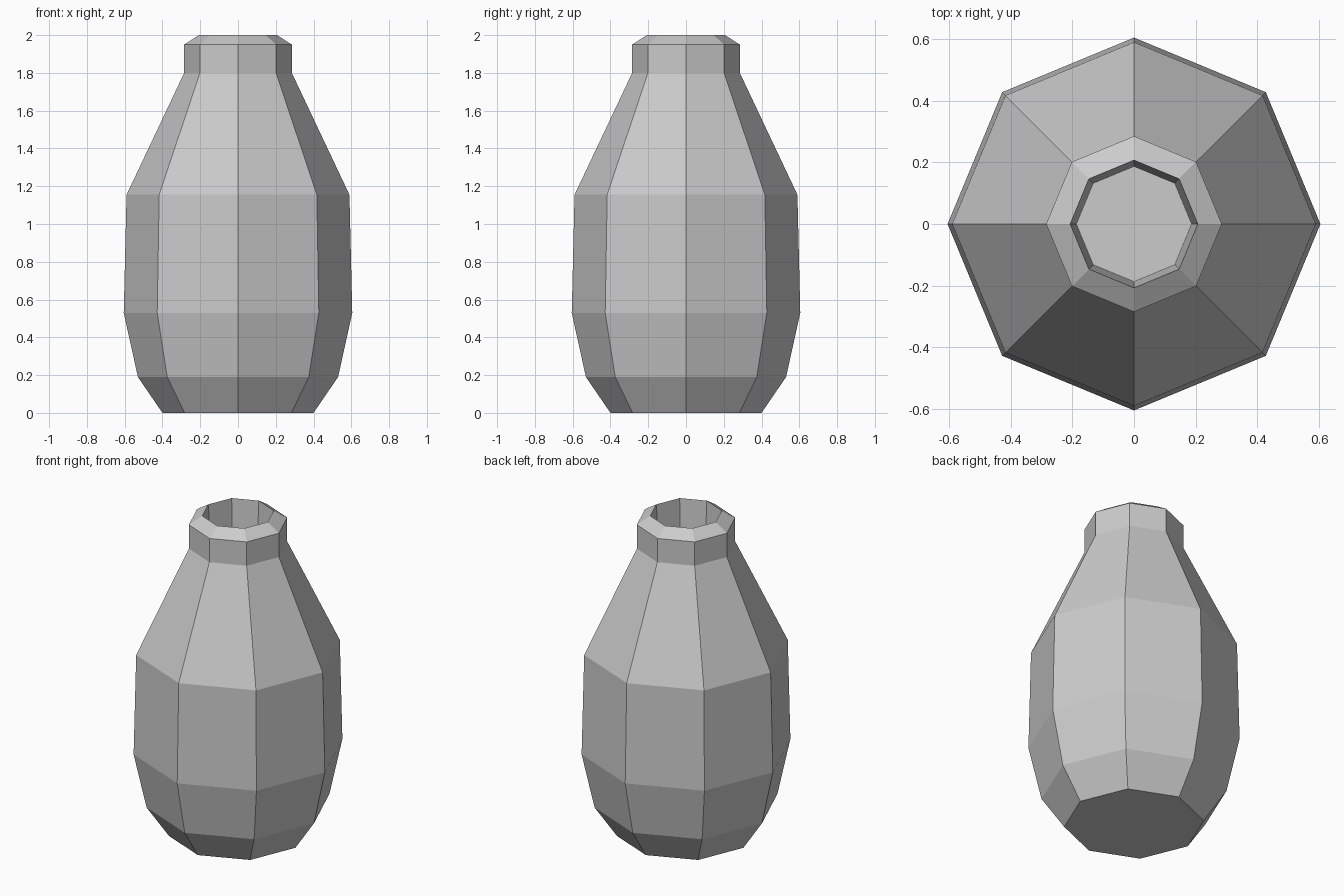
import bpy
import bmesh
from math import cos, sin, tau

cube = bpy.data.objects.get("Cube")
if cube:
    bpy.data.objects.remove(cube, do_unlink=True)

# Single clay colour
grey = bpy.data.materials.new("plain_grey")
grey.use_nodes = True
colour = (0.6, 0.6, 0.6, 1)
grey.diffuse_color = colour
grey.node_tree.nodes["Principled BSDF"].inputs["Base Color"].default_value = colour

SIDES = 8
# Radius and height, from the foot up the outside and down into the mouth
PROFILE = [
    (0.40, 0.0), (0.53, 0.19), (0.605, 0.53), (0.59, 1.155),
    (0.285, 1.80), (0.285, 1.95), (0.207, 2.0), (0.187, 1.65),
]


def lathe(name, profile, sides, material):
    """Turn a profile around z, closing both ends with flat caps."""
    bm = bmesh.new()
    rings = [[bm.verts.new((r * cos(tau * i / sides), r * sin(tau * i / sides), z))
              for i in range(sides)] for r, z in profile]
    for low, high in zip(rings, rings[1:]):
        for i in range(sides):
            j = (i + 1) % sides
            bm.faces.new((low[i], low[j], high[j], high[i]))
    bm.faces.new(rings[0][::-1])
    bm.faces.new(rings[-1])
    mesh = bpy.data.meshes.new(name)
    bm.to_mesh(mesh)
    bm.free()
    mesh.materials.append(material)
    obj = bpy.data.objects.new(name, mesh)
    bpy.context.collection.objects.link(obj)
    return obj


# Faceted vase with a collared neck and a recessed mouth
lathe("vase", PROFILE, SIDES, grey)
